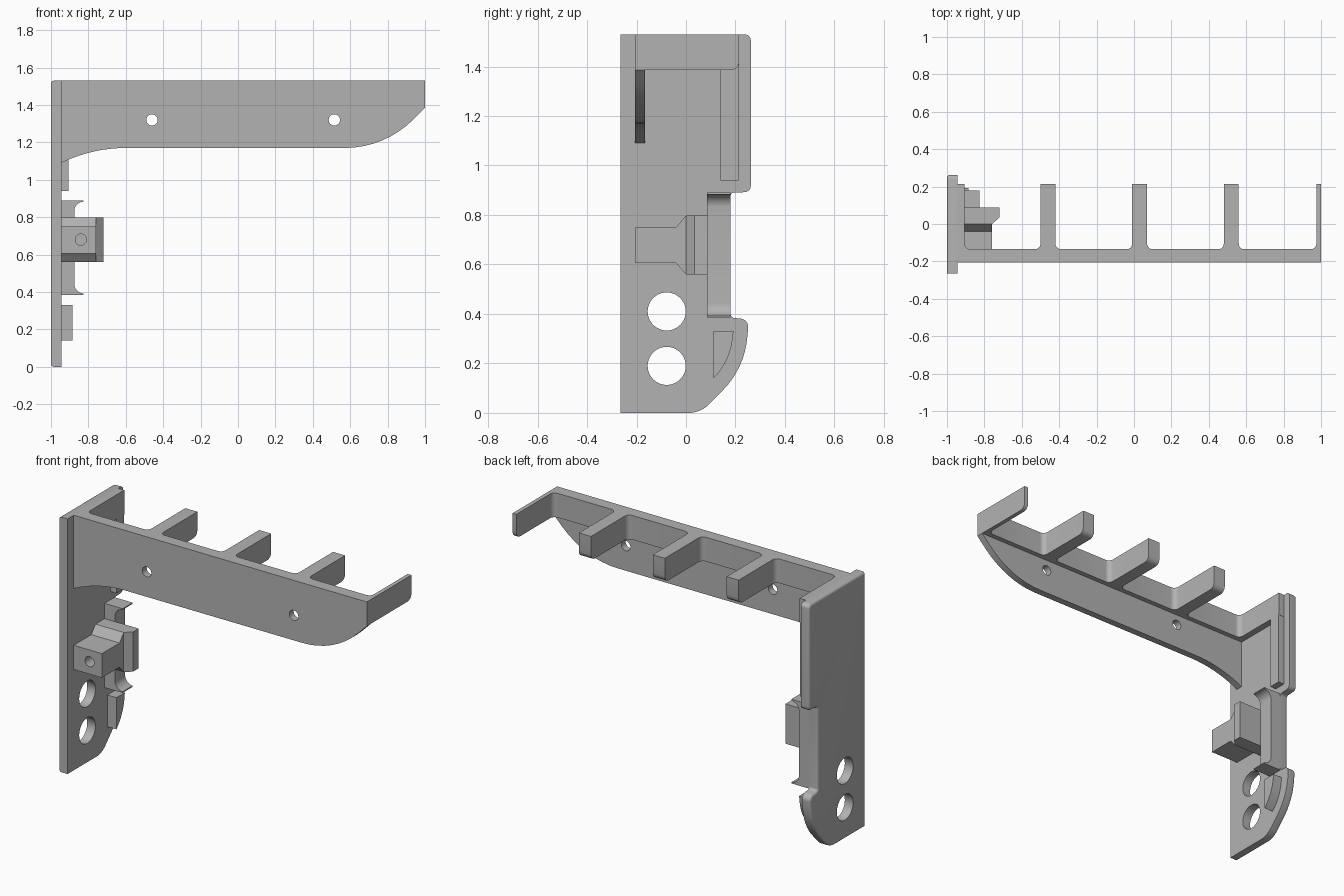
import bpy, bmesh, math
from mathutils import Vector

cube = bpy.data.objects.get("Cube")
if cube:
    bpy.data.objects.remove(cube)

grey = bpy.data.materials.new("plain grey")
grey.use_nodes = True
grey.diffuse_color = (0.45, 0.45, 0.45, 1)
grey.node_tree.nodes["Principled BSDF"].inputs["Base Color"].default_value = grey.diffuse_color


def rounded(corners, steps=8):
    """Outline from (u, v) or (u, v, setback); a setback rounds that corner to an arc."""
    out = []
    for i, c in enumerate(corners):
        p = Vector(c[:2])
        if len(c) == 2:
            out.append(p)
            continue
        a = (Vector(corners[i - 1][:2]) - p).normalized()
        b = (Vector(corners[(i + 1) % len(corners)][:2]) - p).normalized()
        start, end = p + a * c[2], p + b * c[2]
        w = math.sin(a.angle(b) / 2)
        for k in range(steps + 1):
            t = k / steps
            f0, f1, f2 = (1 - t) ** 2, 2 * w * t * (1 - t), t * t
            out.append((start * f0 + p * f1 + end * f2) / (f0 + f1 + f2))
    return out


def prism(name, corners, axis, lo, hi, edge_rule=None, radius=0.0):
    """Extrude an outline along an axis, optionally rounding the edges chosen by a rule."""
    place = {"x": lambda u, v, d: (d, u, v),
             "y": lambda u, v, d: (u, d, v),
             "z": lambda u, v, d: (u, v, d)}[axis]
    bm = bmesh.new()
    face = bm.faces.new([bm.verts.new(place(p.x, p.y, lo)) for p in rounded(corners)])
    grown = bmesh.ops.extrude_face_region(bm, geom=[face])["geom"]
    shift = Vector(place(0, 0, hi - lo))
    bmesh.ops.translate(bm, verts=[g for g in grown if isinstance(g, bmesh.types.BMVert)], vec=shift)
    bmesh.ops.recalc_face_normals(bm, faces=bm.faces)
    if edge_rule:
        edges = [e for e in bm.edges if edge_rule(*[v.co for v in e.verts])]
        bmesh.ops.bevel(bm, geom=edges, offset=radius, segments=4, profile=0.5,
                        affect="EDGES", clamp_overlap=True)
    mesh = bpy.data.meshes.new(name)
    bm.to_mesh(mesh)
    bm.free()
    mesh.materials.append(grey)
    obj = bpy.data.objects.new(name, mesh)
    bpy.context.collection.objects.link(obj)
    return obj


def drill(obj, u, v, r, axis, lo, hi):
    """Cut a round hole along an axis."""
    circle = [(u + r * math.cos(k * math.tau / 40), v + r * math.sin(k * math.tau / 40))
              for k in range(40)]
    cutter = prism("hole_cutter", circle, axis, lo, hi)
    cutter.hide_render = True
    mod = obj.modifiers.new("hole", "BOOLEAN")
    mod.operation, mod.solver, mod.object = "DIFFERENCE", "EXACT", cutter
    bpy.context.view_layer.objects.active = obj
    bpy.ops.object.modifier_apply(modifier=mod.name)
    bpy.data.objects.remove(cutter)


WALL = -0.945          # inner face of the side plate
LOW, TOP = 1.385, 1.53  # height range of the prongs
FRONT = -0.207
parts = []

# Side plate, notched at the back, with rounded outer edges
plate = prism("side_plate", [
    (-0.265, 0), (0.06, 0, 0.05), (0.235, 0.18, 0.12), (0.255, 0.378, 0.035),
    (0.18, 0.385, 0.015), (0.18, 0.89, 0.015), (0.262, 0.893, 0.025),
    (0.262, TOP, 0.025), (-0.265, TOP)], "x", -1, WALL,
    lambda a, b: max(a.x, b.x) < -0.99 and max(a.y, b.y) > -0.26, 0.018)
for z in (0.19, 0.41):
    drill(plate, -0.078, z, 0.077, "x", -1.1, -0.9)
parts.append(plate)

# Front panel with curved lower edge
panel = prism("front_panel", [
    (WALL, TOP), (1, TOP), (1, LOW), (0.785, 1.17, 0.215),
    (-0.775, 1.17, 0.175), (WALL, 1.09)], "y", FRONT, -0.165)
for x in (-0.46, 0.515):
    drill(panel, x, 1.32, 0.03, "y", -0.3, -0.1)
parts.append(panel)

# Comb: thick upper rail with prongs reaching back
comb = [(WALL, FRONT), (1, FRONT), (1, 0.215), (0.975, 0.215), (0.975, -0.135, 0.03)]
for x in (0.48, -0.01, -0.5):
    comb += [(x + 0.08, -0.135, 0.03), (x + 0.08, 0.215), (x, 0.215), (x, -0.135, 0.03)]
comb += [(-0.905, -0.135, 0.03), (-0.905, 0.215), (WALL, 0.215)]
parts.append(prism("prong_rail", comb, "z", LOW, TOP,
                   lambda a, b: min(a.y, b.y) > 0.21 and max(a.z, b.z) < LOW + 0.01
                   and min(a.x, b.x) > -0.9, 0.035))

# Ribs on the inner face of the plate
parts.append(prism("upper_rib", [(0.14, 0.94), (0.213, 0.94), (0.213, LOW), (0.14, LOW)],
                   "x", WALL, -0.905))
parts.append(prism("lower_rib", [(0.112, 0.33), (0.112, 0.14), (0.178, 0.21, 0.09), (0.192, 0.33)],
                   "x", WALL, -0.885))

# Flared lip lining the notch
parts.append(prism("notch_lip", [
    (WALL, 0.385), (-0.825, 0.385), (-0.825, 0.392), (-0.875, 0.398, 0.045),
    (-0.875, 0.877, 0.045), (-0.825, 0.883), (-0.825, 0.89), (WALL, 0.89)],
    "y", 0.085, 0.18))

# Latch block: tapered neck plus wide chamfered head
neck = prism("latch_neck", [
    (FRONT, 0.605), (-0.04, 0.605), (0, 0.56), (0.04, 0.56),
    (0.04, 0.798), (0, 0.798), (-0.04, 0.75), (FRONT, 0.75)], "x", WALL, -0.758)
drill(neck, -0.84, 0.68, 0.03, "y", -0.3, -0.08)
parts.append(neck)
parts.append(prism("latch_head", [
    (WALL, 0), (-0.758, 0), (-0.72, 0.035), (-0.72, 0.087), (WALL, 0.087)],
    "z", 0.56, 0.798))

# Smooth the curves and keep corners sharp
bpy.ops.object.select_all(action="DESELECT")
for obj in parts:
    obj.select_set(True)
bpy.context.view_layer.objects.active = parts[0]
bpy.ops.object.shade_smooth_by_angle(angle=math.radians(30))
